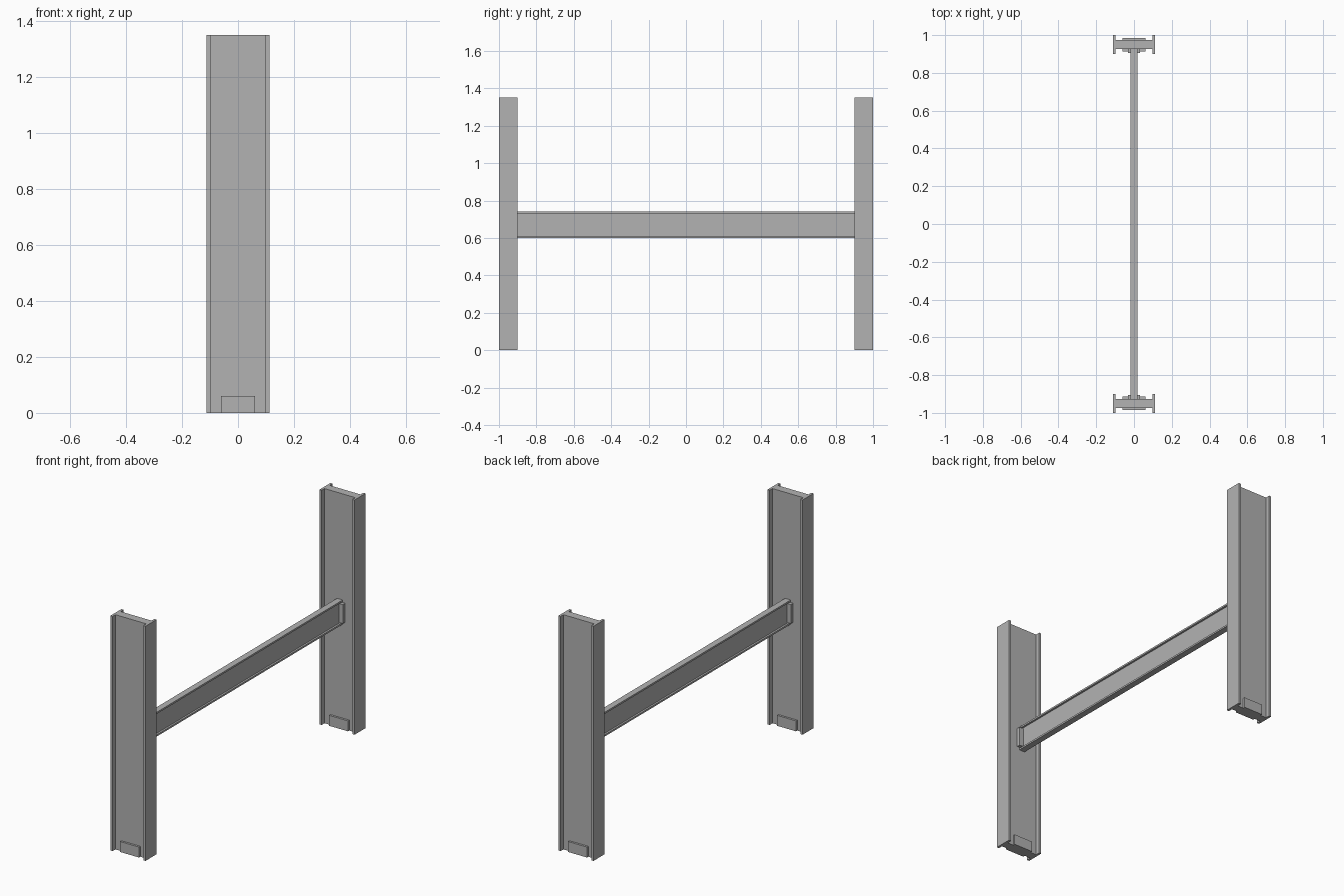
import bpy
import bmesh
from mathutils import Vector

cube = bpy.data.objects.get("Cube")
if cube:
    bpy.data.objects.remove(cube, do_unlink=True)

steel = bpy.data.materials.new("grey_steel")
steel.use_nodes = True
GREY = (0.448, 0.448, 0.448, 1)
steel.diffuse_color = GREY
steel.node_tree.nodes["Principled BSDF"].inputs["Base Color"].default_value = GREY

# Main dimensions
COLUMN_Y = 0.95
HEIGHT = 1.35
WEB_HALF = 0.024
BEAM_END = COLUMN_Y - WEB_HALF
BEAM_Z = 0.67


def finish(name, bm):
    bmesh.ops.recalc_face_normals(bm, faces=bm.faces)
    mesh = bpy.data.meshes.new(name)
    bm.to_mesh(mesh)
    bm.free()
    mesh.materials.append(steel)
    obj = bpy.data.objects.new(name, mesh)
    bpy.context.collection.objects.link(obj)
    return obj


def i_section(name, half_depth, half_width, flange, web_half, origin, u, v, path):
    """Extrude an I profile: u runs across the depth, v along the flange width."""
    inner = half_depth - flange
    quarter = [(half_depth, half_width), (inner, half_width), (inner, web_half)]
    profile = quarter + [(-a, b) for a, b in reversed(quarter)]
    profile += [(-a, -b) for a, b in reversed(profile)][::-1]
    bm = bmesh.new()
    verts = [bm.verts.new(Vector(origin) + Vector(u) * a + Vector(v) * b)
             for a, b in profile]
    face = bm.faces.new(verts)
    result = bmesh.ops.extrude_face_region(bm, geom=[face])
    moved = [g for g in result["geom"] if isinstance(g, bmesh.types.BMVert)]
    bmesh.ops.translate(bm, verts=moved, vec=Vector(path))
    return finish(name, bm)


def box(name, low, high):
    low, high = Vector(low), Vector(high)
    bm = bmesh.new()
    bmesh.ops.create_cube(bm, size=1)
    bmesh.ops.scale(bm, vec=high - low, verts=bm.verts)
    bmesh.ops.translate(bm, vec=(low + high) / 2, verts=bm.verts)
    return finish(name, bm)


for side, label in ((-1, "front"), (1, "back")):
    # Upright column with flanges on its left and right
    y = side * COLUMN_Y
    i_section(label + "_column", 0.112, 0.05, 0.014, WEB_HALF,
              (0, y, 0), (1, 0, 0), (0, 1, 0), (0, 0, HEIGHT))

    # Base plates on both faces of the web
    for face, place in ((-1, "front"), (1, "rear")):
        ys = sorted((y + face * WEB_HALF, y + face * (WEB_HALF + 0.012)))
        box(f"{label}_column_{place}_base_plate",
            (-0.06, ys[0], 0), (0.06, ys[1], 0.06))

    # Connection cleats either side of the beam web
    ys = sorted((side * BEAM_END, side * (BEAM_END - 0.02)))
    for hand, place in ((-1, "right"), (1, "left")):
        xs = sorted((hand * 0.007, hand * 0.033))
        box(f"{label}_{place}_beam_cleat",
            (xs[0], ys[0], BEAM_Z - 0.055), (xs[1], ys[1], BEAM_Z + 0.055))

# Horizontal beam between the columns
i_section("cross_beam", 0.07, 0.018, 0.01, 0.007,
          (0, -BEAM_END, BEAM_Z), (0, 0, 1), (1, 0, 0), (0, 2 * BEAM_END, 0))
